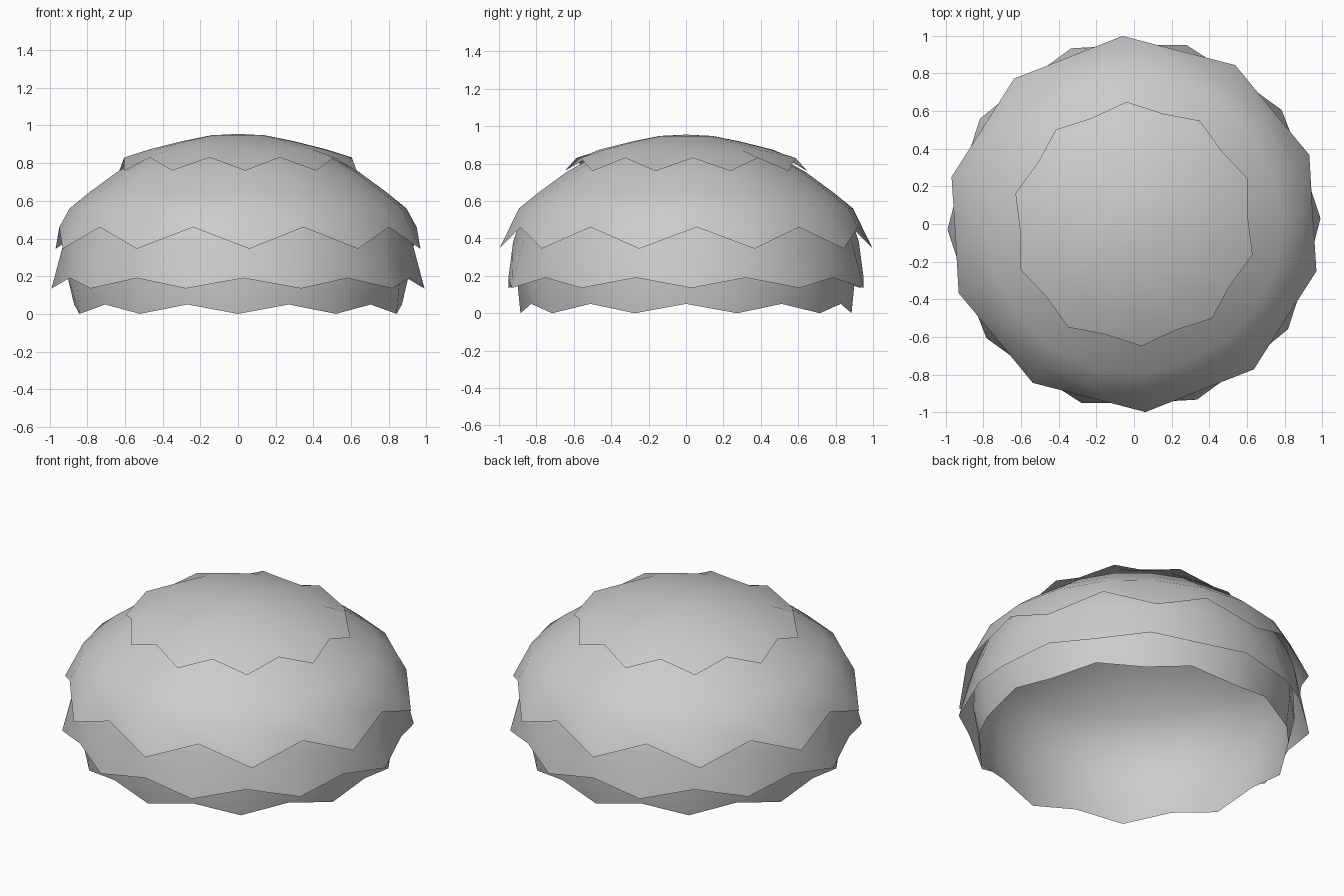
import bpy, bmesh
from math import sin, cos, radians

if "Cube" in bpy.data.objects:
    bpy.data.objects.remove(bpy.data.objects["Cube"])

SIDES = 20  # ten points and ten notches per layer


def layer(name, phase, apex, profile, notch, tip):
    """Open dome: round rings down the profile, then a zigzag hem."""
    bm = bmesh.new()
    top = bm.verts.new((0, 0, apex))
    prev = None
    for row in profile + [None]:
        ring = []
        for i in range(SIDES):
            r, z = row or (notch if i % 2 else tip)
            a = radians(phase + i * 360 / SIDES)
            ring.append(bm.verts.new((r * cos(a), r * sin(a), z)))
        for i in range(SIDES):
            j = (i + 1) % SIDES
            if prev:
                bm.faces.new((prev[i], ring[i], ring[j], prev[j]))
            else:
                bm.faces.new((top, ring[i], ring[j]))
        prev = ring
    for f in bm.faces:
        f.smooth = True
    mesh = bpy.data.meshes.new(name)
    bm.to_mesh(mesh)
    bm.free()
    ob = bpy.data.objects.new(name, mesh)
    bpy.context.collection.objects.link(ob)
    return ob


# top cap
layer("top_layer", -86.5, 0.955,
      [(0.14, 0.948), (0.29, 0.918), (0.47, 0.873)],
      (0.605, 0.83), (0.65, 0.76))
# widest layer
layer("upper_layer", -86.5, 0.95,
      [(0.16, 0.94), (0.32, 0.905), (0.48, 0.845), (0.64, 0.755),
       (0.79, 0.645), (0.895, 0.56)],
      (0.95, 0.46), (1.0, 0.345))
# third layer, tucked under the widest
layer("lower_layer", 1.7, 0.94,
      [(0.16, 0.93), (0.32, 0.895), (0.48, 0.835), (0.64, 0.74),
       (0.78, 0.635), (0.875, 0.53), (0.925, 0.38)],
      (0.95, 0.19), (0.99, 0.135))
# innermost skirt standing on the ground
layer("bottom_layer", -90, 0.93,
      [(0.16, 0.92), (0.32, 0.885), (0.48, 0.825), (0.64, 0.73),
       (0.77, 0.625), (0.855, 0.52), (0.90, 0.36), (0.905, 0.2)],
      (0.87, 0.05), (0.885, 0.0))
